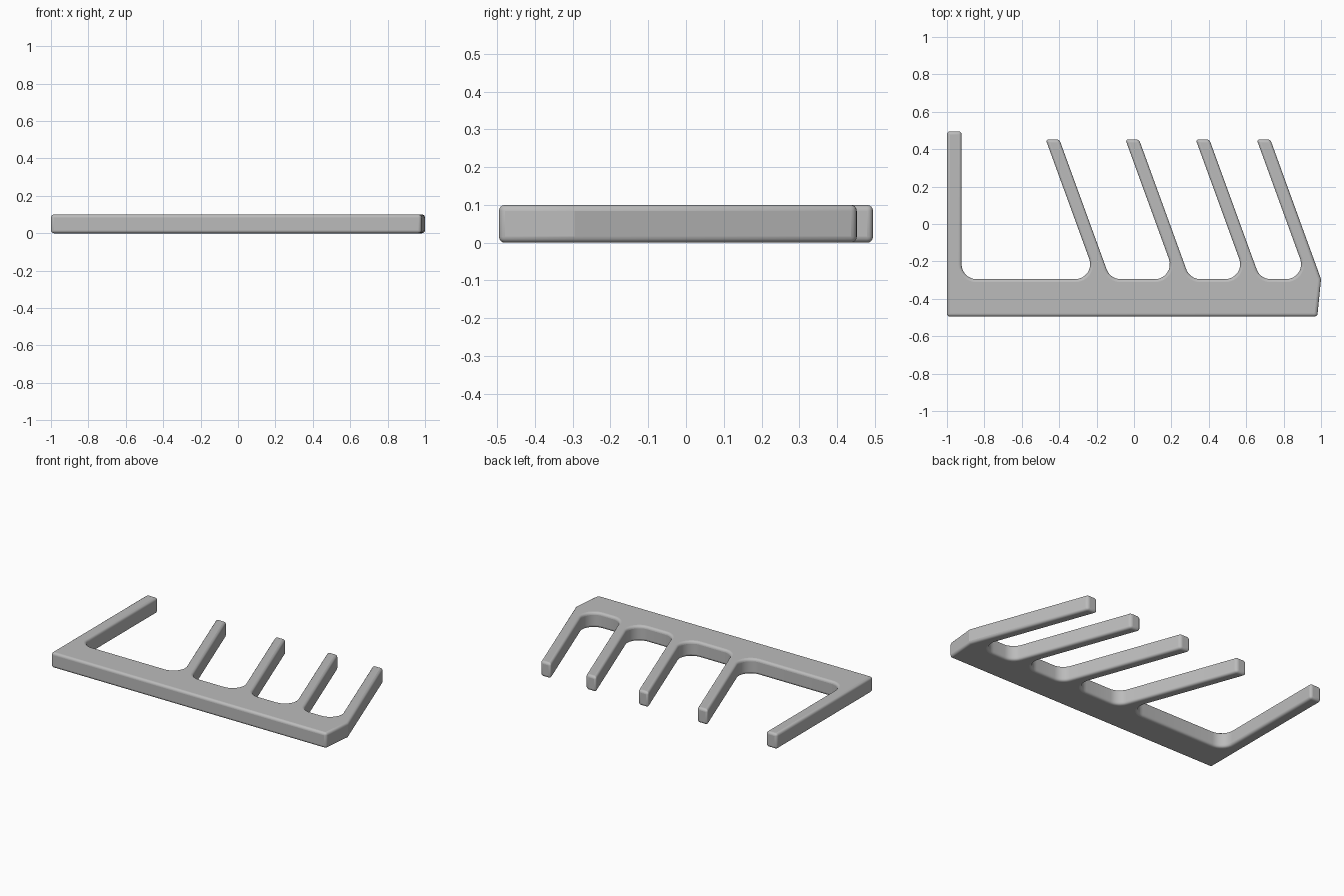
import bpy, bmesh, math
from mathutils import Vector

cube = bpy.data.objects.get("Cube")
if cube:
    bpy.data.objects.remove(cube, do_unlink=True)

HEIGHT, EDGE = 0.1, 0.016
FRONT, BACK, BAR_TOP, TIP = -0.495, 0.495, -0.295, 0.452
LEAN = math.tan(math.radians(20))
FILLET = 0.08

grey = bpy.data.materials.new("mid grey")
grey.use_nodes = True
colour = (0.5, 0.5, 0.5, 1)
grey.diffuse_color = colour
grey.node_tree.nodes["Principled BSDF"].inputs["Base Color"].default_value = colour


def rounded(prev, corner, nxt, radius, steps=8):
    """Points of an arc that replaces one corner of the outline."""
    a, b = (prev - corner).normalized(), (nxt - corner).normalized()
    half = a.angle(b) / 2
    centre = corner + (a + b).normalized() * radius / math.sin(half)
    start = corner + a * radius / math.tan(half) - centre
    end = corner + b * radius / math.tan(half) - centre
    sweep = start.angle_signed(end)
    turn = lambda t: Vector((start.x * math.cos(t) - start.y * math.sin(t),
                             start.x * math.sin(t) + start.y * math.cos(t)))
    return [centre + turn(-sweep * i / steps) for i in range(steps + 1)]


# Comb outline: straight end arm, then leaning tines, then the slanted bar end
corners = [(-1, FRONT, 0), (-1, BACK, 0), (-0.922, BACK, 0), (-0.922, BAR_TOP, FILLET)]
drop = (TIP - BAR_TOP) * LEAN
for left in (-0.472, -0.046, 0.33, 0.656):
    right = left + 0.073
    corners += [(left + drop, BAR_TOP, FILLET), (left, TIP, 0),
                (right, TIP, 0), (right + drop, BAR_TOP, FILLET)]
corners[-1] = (1, BAR_TOP, 0)
corners.append((0.98, FRONT, 0))

outline = []
for i, (x, y, r) in enumerate(corners):
    here = Vector((x, y))
    if r:
        prev = Vector(corners[i - 1][:2])
        nxt = Vector(corners[(i + 1) % len(corners)][:2])
        outline += rounded(prev, here, nxt, r)
    else:
        outline.append(here)

# Solid plate from the outline
bm = bmesh.new()
base = bm.faces.new([bm.verts.new((p.x, p.y, 0)) for p in outline])
top = bmesh.ops.extrude_face_region(bm, geom=[base])["geom"]
bmesh.ops.translate(bm, vec=(0, 0, HEIGHT),
                    verts=[v for v in top if isinstance(v, bmesh.types.BMVert)])
bmesh.ops.recalc_face_normals(bm, faces=bm.faces)
mesh = bpy.data.meshes.new("comb_plate")
bm.to_mesh(mesh)
bm.free()
mesh.materials.append(grey)
plate = bpy.data.objects.new("comb_plate", mesh)
bpy.context.collection.objects.link(plate)

# Softened edges
bevel = plate.modifiers.new("soft edges", "BEVEL")
bevel.width = EDGE
bevel.segments = 4
bevel.limit_method = "ANGLE"
bevel.angle_limit = math.radians(30)

bpy.context.view_layer.objects.active = plate
plate.select_set(True)
bpy.ops.object.shade_smooth_by_angle(angle=math.radians(25))
